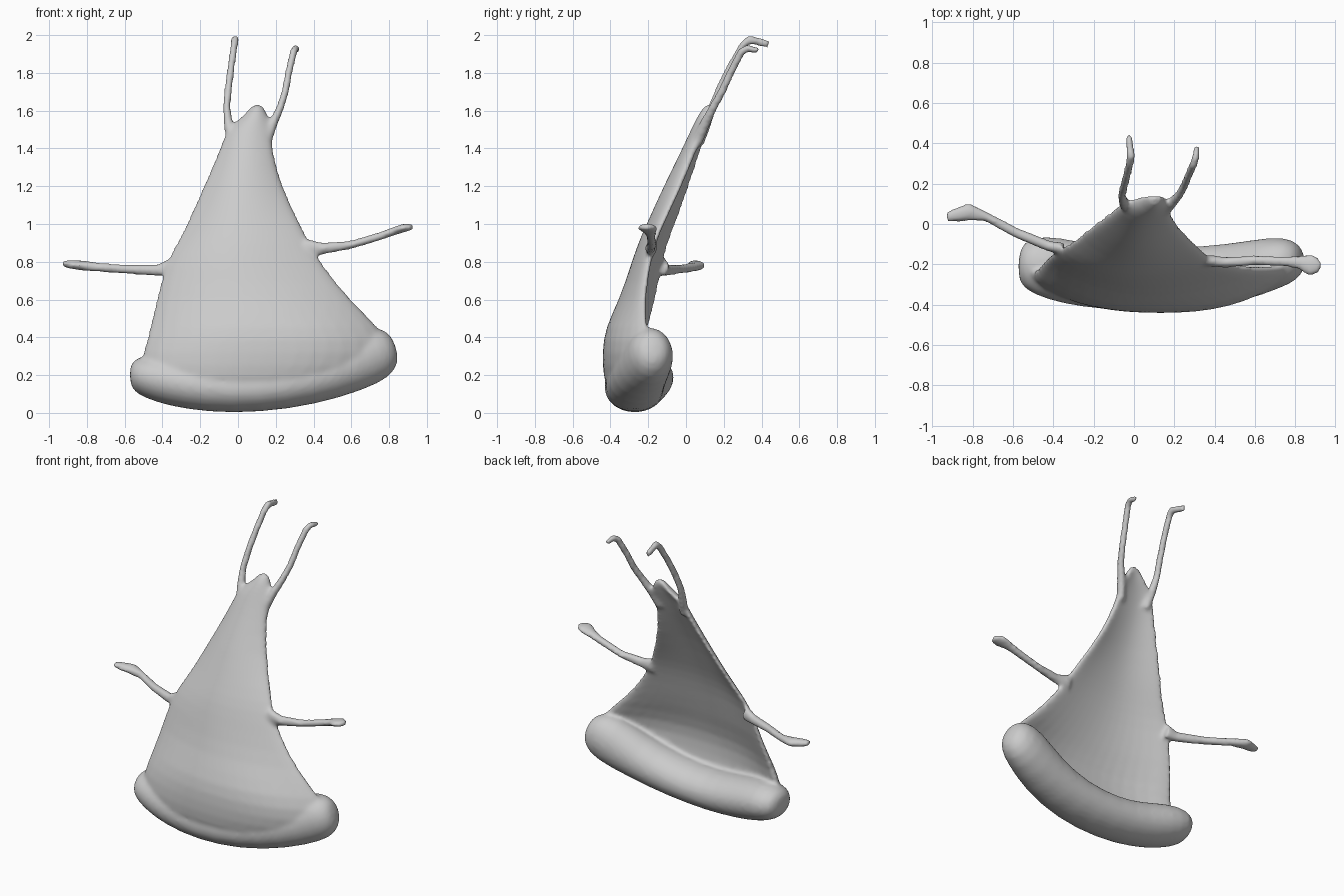
import bpy, bmesh, math
from mathutils import Vector

parts = []


def loft(name, rings, subsurf=0):
    """Skin a list of equal-length closed rings and cap both ends."""
    bm = bmesh.new()
    rows = [[bm.verts.new(p) for p in ring] for ring in rings]
    n = len(rows[0])
    for a, b in zip(rows, rows[1:]):
        for i in range(n):
            bm.faces.new((a[i], a[(i + 1) % n], b[(i + 1) % n], b[i]))
    bm.faces.new(rows[0])
    bm.faces.new(rows[-1])
    bmesh.ops.recalc_face_normals(bm, faces=bm.faces)
    mesh = bpy.data.meshes.new(name)
    bm.to_mesh(mesh)
    bm.free()
    ob = bpy.data.objects.new(name, mesh)
    bpy.context.collection.objects.link(ob)
    if subsurf:
        ob.modifiers.new("smooth", 'SUBSURF').levels = subsurf
    parts.append(ob)
    return ob


def tube(name, path, sides=8, up=(0, 0, 1), subsurf=0):
    """Sweep an ellipse along points given as (x, y, z, side radius, up radius)."""
    pts = [Vector(p[:3]) for p in path]
    rings = []
    for i, p in enumerate(path):
        t = (pts[min(i + 1, len(pts) - 1)] - pts[max(i - 1, 0)]).normalized()
        side = Vector(up).cross(t).normalized()
        top = t.cross(side)
        rings.append([pts[i] + side * p[3] * math.cos(a) + top * p[4] * math.sin(a)
                      for a in (2 * math.pi * k / sides for k in range(sides))])
    return loft(name, rings, subsurf)


# Curved triangular sheet: z, left x, right x, left y, middle y, right y, thickness
rows = [
    (0.09, -0.46, 0.56, -0.29, -0.40, -0.28, 0.13),
    (0.18, -0.54, 0.73, -0.28, -0.44, -0.27, 0.13),
    (0.32, -0.51, 0.82, -0.29, -0.445, -0.25, 0.11),
    (0.45, -0.475, 0.765, -0.24, -0.43, -0.24, 0.09),
    (0.60, -0.44, 0.60, -0.19, -0.355, -0.25, 0.07),
    (0.78, -0.395, 0.455, -0.155, -0.295, -0.22, 0.06),
    (0.90, -0.33, 0.385, -0.12, -0.255, -0.19, 0.06),
    (1.00, -0.275, 0.335, -0.08, -0.21, -0.15, 0.06),
    (1.20, -0.185, 0.235, -0.01, -0.12, -0.05, 0.06),
    (1.40, -0.095, 0.18, 0.05, -0.02, 0.02, 0.065),
    (1.51, -0.06, 0.18, 0.08, 0.03, 0.07, 0.065),
    (1.57, 0.03, 0.16, 0.10, 0.06, 0.10, 0.065),
    (1.64, 0.08, 0.13, 0.12, 0.10, 0.12, 0.05),
]
rings = []
for z, xl, xr, yl, ym, yr, th in rows:
    front, back = [], []
    power = 2.6 if z < 0.5 else 2
    for k in range(9):
        u = -1 + k / 4
        edge = yl if u < 0 else yr
        x = xl + (xr - xl) * (u + 1) / 2
        y = edge + (ym - edge) * (1 - abs(u) ** power)
        front.append((x, y, z))
        back.append((x, y + th * (1 - 0.3 * u * u), z))
    rings.append(front + back[::-1])
body = loft("slice_body", rings, 1)

# Fat rolled crust along the bottom, its back lip dipping in the middle
tube("crust", [
    (-0.575, -0.19, 0.20, 0.07, 0.055),
    (-0.53, -0.19, 0.205, 0.14, 0.11),
    (-0.40, -0.22, 0.18, 0.165, 0.135),
    (-0.25, -0.255, 0.145, 0.165, 0.135),
    (-0.03, -0.275, 0.12, 0.165, 0.13),
    (0.25, -0.275, 0.14, 0.165, 0.13),
    (0.50, -0.245, 0.21, 0.155, 0.145),
    (0.70, -0.19, 0.305, 0.135, 0.165),
    (0.79, -0.175, 0.34, 0.11, 0.13),
    (0.835, -0.17, 0.355, 0.05, 0.06),
], 12, subsurf=1)

# Arms with flattened hands
tube("left_arm", [
    (-0.35, -0.12, 0.775, 0.03, 0.05),
    (-0.42, -0.11, 0.755, 0.028, 0.034),
    (-0.58, -0.045, 0.76, 0.027, 0.027),
    (-0.73, 0.035, 0.77, 0.025, 0.026),
    (-0.82, 0.06, 0.78, 0.048, 0.028),
    (-0.88, 0.045, 0.785, 0.038, 0.025),
    (-0.93, 0.035, 0.79, 0.025, 0.018),
])
tube("right_arm", [
    (0.36, -0.18, 0.875, 0.03, 0.05),
    (0.45, -0.19, 0.87, 0.029, 0.033),
    (0.60, -0.18, 0.89, 0.026, 0.024),
    (0.75, -0.185, 0.935, 0.028, 0.023),
    (0.82, -0.19, 0.96, 0.036, 0.023),
    (0.88, -0.205, 0.98, 0.06, 0.023),
    (0.925, -0.215, 0.985, 0.028, 0.018),
])

# Legs rising past the tip, each ending in a foot bent backwards
tube("left_leg", [
    (-0.03, 0.065, 1.42, 0.03, 0.025),
    (-0.05, 0.10, 1.51, 0.03, 0.026),
    (-0.06, 0.14, 1.62, 0.025, 0.022),
    (-0.05, 0.185, 1.73, 0.024, 0.022),
    (-0.035, 0.24, 1.84, 0.023, 0.022),
    (-0.02, 0.305, 1.95, 0.023, 0.022),
    (-0.015, 0.335, 1.978, 0.025, 0.023),
    (-0.02, 0.385, 1.965, 0.025, 0.02),
    (-0.025, 0.44, 1.95, 0.021, 0.018),
], up=(1, 0, 0))
tube("right_leg", [
    (0.15, 0.055, 1.42, 0.03, 0.025),
    (0.185, 0.10, 1.53, 0.03, 0.026),
    (0.225, 0.145, 1.62, 0.025, 0.023),
    (0.25, 0.19, 1.70, 0.024, 0.022),
    (0.27, 0.24, 1.81, 0.023, 0.022),
    (0.295, 0.295, 1.915, 0.023, 0.022),
    (0.305, 0.325, 1.93, 0.023, 0.021),
    (0.31, 0.385, 1.918, 0.018, 0.017),
], up=(1, 0, 0))

# Bake each part's smoothing, join, then blend into one soft skin
bpy.ops.object.select_all(action='DESELECT')
for ob in parts:
    ob.select_set(True)
bpy.context.view_layer.objects.active = body
bpy.ops.object.convert(target='MESH')
bpy.ops.object.join()
body = bpy.context.object
body.name = "slice_with_limbs"
remesh = body.modifiers.new("fuse", 'REMESH')
remesh.mode = 'VOXEL'
remesh.voxel_size = 0.012
remesh.use_smooth_shade = True
blend = body.modifiers.new("blend", 'SMOOTH')
blend.factor, blend.iterations = 0.5, 10
